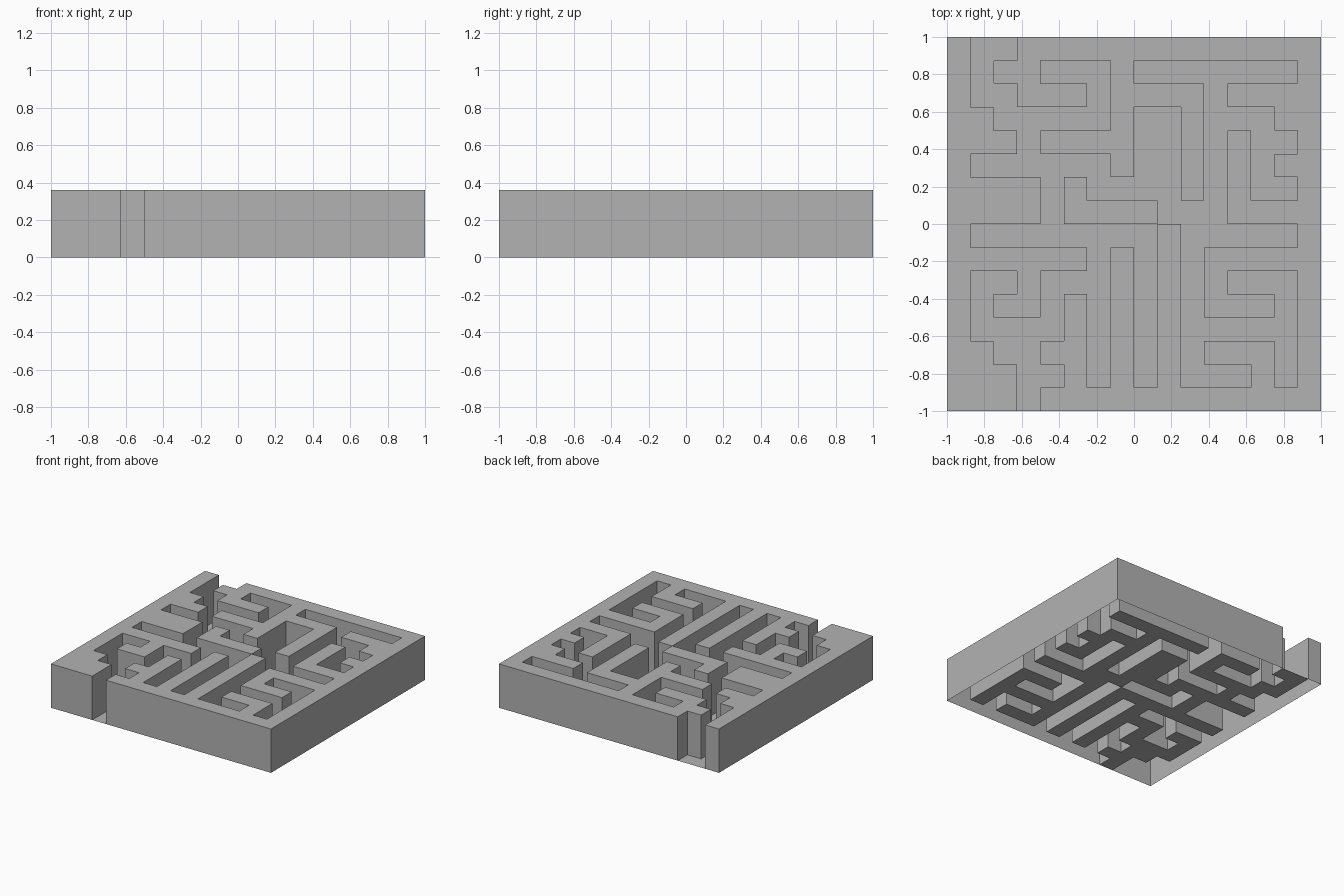
import bpy
import bmesh

if "Cube" in bpy.data.objects:
    bpy.data.objects.remove(bpy.data.objects["Cube"])

CELL, HEIGHT = 0.125, 0.36

# Plan of the maze, back row first: '#' is raised wall, '.' is corridor floor
PLAN = [
    "#..#############",
    "#.##...#.......#",
    "#..###.####.####",
    "##.....#..#...##",
    "###.####..#.#..#",
    "#......#..#.#.##",
    "####.#....#.#..#",
    "####.####...####",
    "#........#.....#",
    "######.#.#.#####",
    "#..#...#.#.#...#",
    "#.##.#.#.#.###.#",
    "#....#.#.#.....#",
    "##..##.#.#.###.#",
    "###..#.#.#...#.#",
    "###.############",
]
N = len(PLAN)


def is_wall(i, j):
    """Wall test for column i (left to right) and row j (front to back)."""
    return 0 <= i < N and 0 <= j < N and PLAN[N - 1 - j][i] == "#"


bm = bmesh.new()
cache = {}


def vert(i, j, up):
    if (i, j, up) not in cache:
        cache[i, j, up] = bm.verts.new((i * CELL - 1, j * CELL - 1, HEIGHT * up))
    return cache[i, j, up]


for j in range(N):
    for i in range(N):
        corners = [(i, j), (i + 1, j), (i + 1, j + 1), (i, j + 1)]
        up = int(is_wall(i, j))
        # wall top or corridor floor
        bm.faces.new([vert(*c, up) for c in corners])
        if not up:
            continue
        # upright sides wherever the wall meets corridor or the outside
        for k, (di, dj) in enumerate([(0, -1), (1, 0), (0, 1), (-1, 0)]):
            if not is_wall(i + di, j + dj):
                a, b = corners[k], corners[(k + 1) % 4]
                bm.faces.new([vert(*a, 0), vert(*b, 0), vert(*b, 1), vert(*a, 1)])

mesh = bpy.data.meshes.new("maze")
bm.to_mesh(mesh)
bm.free()

stone = bpy.data.materials.new("stone grey")
stone.diffuse_color = (0.45, 0.45, 0.45, 1)
stone.use_nodes = True
stone.node_tree.nodes["Principled BSDF"].inputs["Base Color"].default_value = stone.diffuse_color
mesh.materials.append(stone)

maze = bpy.data.objects.new("maze", mesh)
bpy.context.collection.objects.link(maze)
